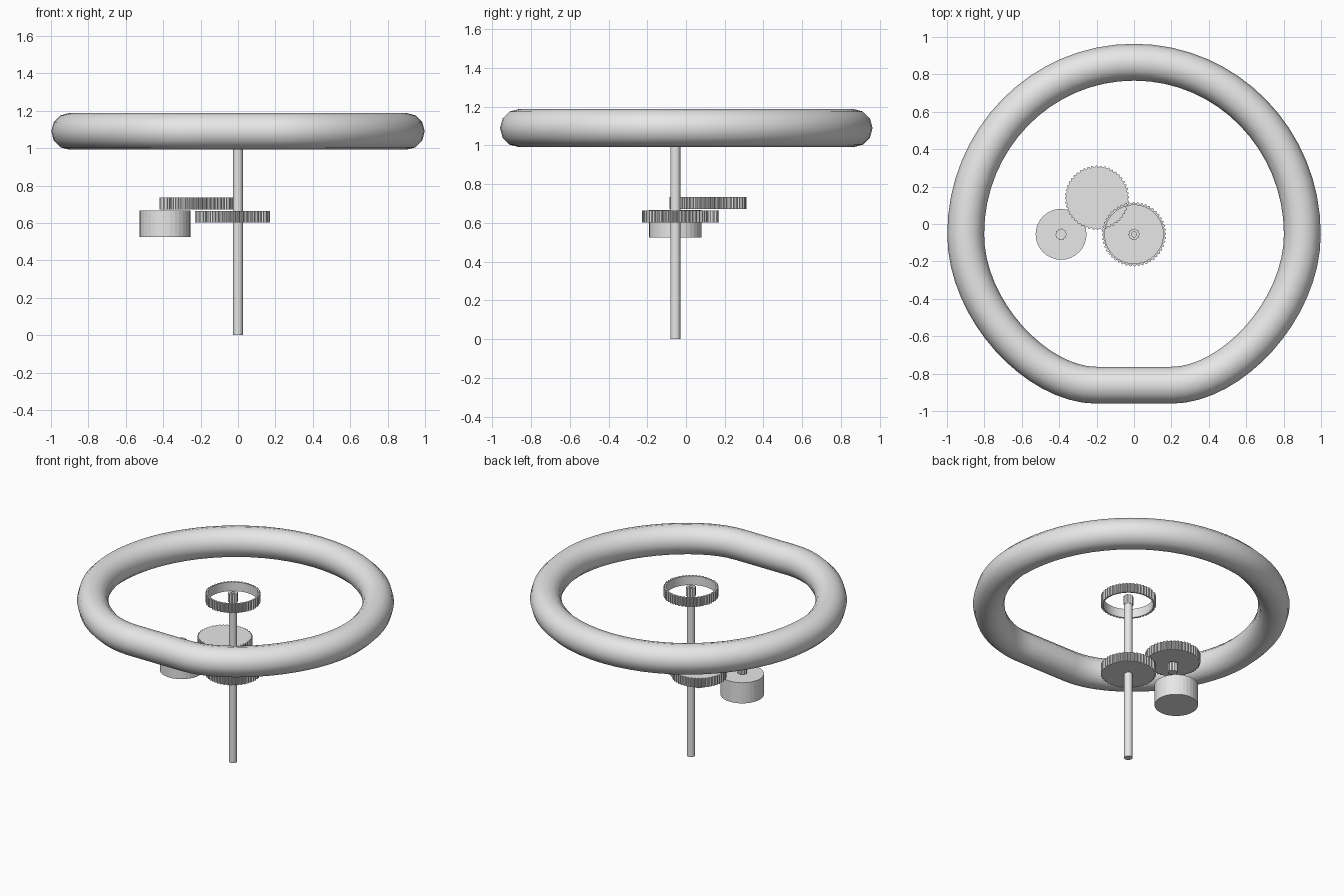
import bpy
import bmesh
from math import cos, sin, pi

cube = bpy.data.objects.get("Cube")
if cube:
    bpy.data.objects.remove(cube, do_unlink=True)

# One plain grey for every part
GREY = (0.8, 0.8, 0.8, 1.0)
grey = bpy.data.materials.new("plain grey")
grey.use_nodes = True
grey.diffuse_color = GREY
grey.node_tree.nodes["Principled BSDF"].inputs["Base Color"].default_value = GREY

AXIS_Y = -0.055
GEAR_HEIGHT = 0.062


def round_outline(radius, sides):
    return [(radius * cos(2 * pi * i / sides), radius * sin(2 * pi * i / sides))
            for i in range(sides)]


def tooth_outline(radius, teeth, depth):
    """Gear outline with four points per tooth: two on the tip, two in the root."""
    points = []
    for i in range(teeth * 4):
        r = radius if i % 4 < 2 else radius - depth
        angle = 2 * pi * i / (teeth * 4)
        points.append((r * cos(angle), r * sin(angle)))
    return points


def prism(name, outline, x, y, bottom, top, bore=None):
    """Extrude an outline; a bore radius leaves an open tube."""
    bm = bmesh.new()
    count = len(outline)

    def ring(points, z):
        return [bm.verts.new((x + px, y + py, z)) for px, py in points]

    def bridge(a, b):
        for i in range(count):
            j = (i + 1) % count
            bm.faces.new((a[i], a[j], b[j], b[i]))

    low, high = ring(outline, bottom), ring(outline, top)
    bridge(low, high)
    if bore is None:
        bm.faces.new(low[::-1])
        bm.faces.new(high)
    else:
        hole = round_outline(bore, count)
        hole_low, hole_high = ring(hole, bottom), ring(hole, top)
        bridge(hole_high, hole_low)
        bridge(high, hole_high)
        bridge(hole_low, low)
    bmesh.ops.recalc_face_normals(bm, faces=bm.faces)
    mesh = bpy.data.meshes.new(name)
    bm.to_mesh(mesh)
    bm.free()
    mesh.materials.append(grey)
    obj = bpy.data.objects.new(name, mesh)
    bpy.context.collection.objects.link(obj)
    return obj


def gear(name, x, y, bottom, bore=None):
    return prism(name, tooth_outline(0.172, 48, 0.008), x, y,
                 bottom, bottom + GEAR_HEIGHT, bore)


def pinion(name, x, y, bottom, bore=None):
    return prism(name, tooth_outline(0.031, 10, 0.004), x, y,
                 bottom, bottom + GEAR_HEIGHT, bore)


# Flat-bottomed rim: round tube along a closed path
curve = bpy.data.curves.new("rim", "CURVE")
curve.dimensions = "3D"
curve.bevel_depth = 0.0985
curve.bevel_resolution = 4
curve.resolution_u = 16
spline = curve.splines.new("BEZIER")
# position, incoming handle, outgoing handle
path = [
    ((0, 0.865), (0.5, 0.865), (-0.5, 0.865)),
    ((-0.9, AXIS_Y), (-0.9, 0.45), (-0.9, -0.46)),
    ((-0.2, -0.862), (-0.52, -0.862), (-0.1, -0.862)),
    ((0.2, -0.862), (0.1, -0.862), (0.52, -0.862)),
    ((0.9, AXIS_Y), (0.9, -0.46), (0.9, 0.45)),
]
spline.bezier_points.add(len(path) - 1)
for point, (co, left, right) in zip(spline.bezier_points, path):
    point.handle_left_type = point.handle_right_type = "FREE"
    point.co = (*co, 1.09)
    point.handle_left = (*left, 1.09)
    point.handle_right = (*right, 1.09)
spline.use_cyclic_u = True
curve.materials.append(grey)
rim = bpy.data.objects.new("rim", curve)
bpy.context.collection.objects.link(rim)
bpy.context.view_layer.objects.active = rim
rim.select_set(True)
bpy.ops.object.convert(target="MESH")
bpy.ops.object.shade_smooth_by_angle(angle=pi / 3)

# Steering shaft with the open ring gear and its hub at the top
prism("shaft", round_outline(0.026, 32), 0, AXIS_Y, 0, 1.105)
gear("ring_gear", 0, AXIS_Y, 1.1, bore=0.156)
pinion("ring_gear_hub", 0, AXIS_Y, 1.1, bore=0.014)

# Reduction train: shaft gear, idler gear with its pinion, motor pinion
gear("shaft_gear", 0, AXIS_Y, 0.603)
gear("idler_gear", -0.198, 0.14, 0.673)
pinion("idler_pinion", -0.198, 0.14, 0.603)
pinion("motor_pinion", -0.39, AXIS_Y, 0.673)

# Motor
prism("motor", round_outline(0.136, 32), -0.39, AXIS_Y, 0.525, 0.667)
